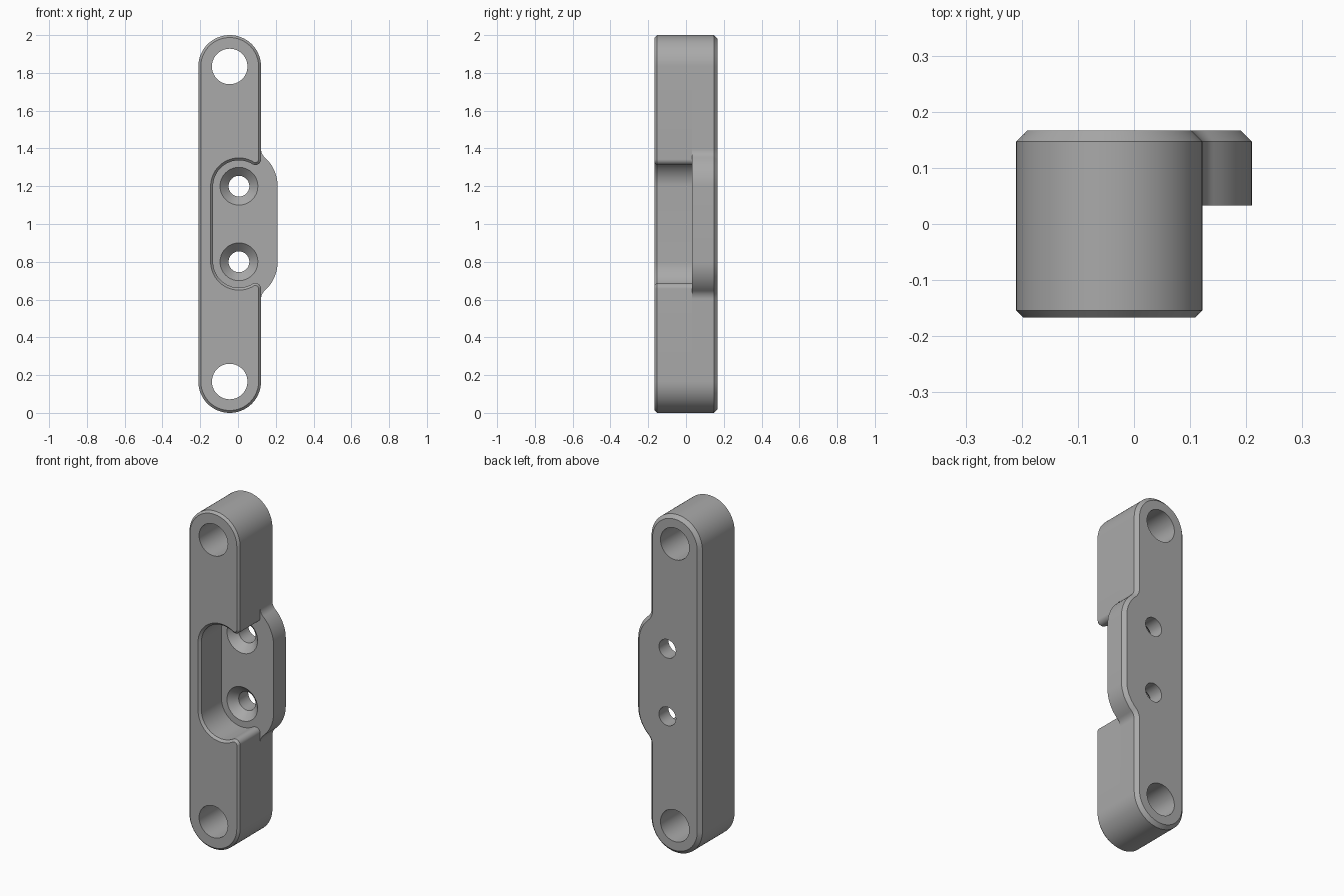
import bpy, bmesh, math

cube = bpy.data.objects.get("Cube")
if cube:
    bpy.data.objects.remove(cube)

# Main dimensions
BODY_X, BODY_R = -0.044, 0.166
BOSS_X, BOSS_LOW, BOSS_HIGH = 0.005, 0.8, 1.2
SIDE_X = BODY_X + BODY_R
FRONT, FLOOR, BACK = -0.167, 0.033, 0.167

grey = bpy.data.materials.new("grey_metal")
grey.use_nodes = True
colour = (0.40, 0.40, 0.40, 1)
grey.diffuse_color = colour
grey.node_tree.nodes["Principled BSDF"].inputs["Base Color"].default_value = colour


def outline(arcs, inset):
    """Points of a closed outline of tangent arcs; falling angles are concave."""
    points = []
    for cx, cz, r, a0, a1 in arcs:
        r += -inset if a1 > a0 else inset
        steps = max(6, round(abs(a1 - a0) / 5))
        for i in range(steps + 1):
            a = math.radians(a0 + (a1 - a0) * i / steps)
            points.append((cx + r * math.cos(a), cz + r * math.sin(a)))
    return points


def prism(name, arcs, layers):
    """Closed solid through (y, inset) layers of one outline."""
    bm = bmesh.new()
    rings = [[bm.verts.new((x, y, z)) for x, z in outline(arcs, inset)]
             for y, inset in layers]
    for low, high in zip(rings, rings[1:]):
        for i in range(len(low)):
            j = (i + 1) % len(low)
            bm.faces.new((low[i], low[j], high[j], high[i]))
    bm.faces.new(rings[0])
    bm.faces.new(rings[-1])
    bmesh.ops.recalc_face_normals(bm, faces=bm.faces)
    mesh = bpy.data.meshes.new(name)
    bm.to_mesh(mesh)
    bm.free()
    obj = bpy.data.objects.new(name, mesh)
    bpy.context.collection.objects.link(obj)
    mesh.materials.append(grey)
    return obj


def drill(obj, x, z, layers):
    """Cut a round hole whose (y, radius) layers form a turned profile."""
    arcs = [(x, z, 0, 0, 352.5)]
    cutter = prism("hole_cutter", arcs, [(y, -r) for y, r in layers])
    cutter.hide_render = True
    mod = obj.modifiers.new("hole", 'BOOLEAN')
    mod.operation, mod.solver, mod.object = 'DIFFERENCE', 'EXACT', cutter
    select(obj)
    bpy.ops.object.modifier_apply(modifier=mod.name)
    bpy.data.objects.remove(cutter)


def select(obj):
    bpy.ops.object.select_all(action='DESELECT')
    obj.select_set(True)
    bpy.context.view_layer.objects.active = obj


def mirrored(arcs):
    """Append the upper half of an outline, mirrored about z = 1."""
    return arcs + [(cx, 2 - cz, r, -a1, -a0) for cx, cz, r, a0, a1 in reversed(arcs)]


def blend(x, distance):
    """Height and direction of a fillet centre seen toward the lower boss."""
    dx = x - BOSS_X
    dz = math.sqrt(distance ** 2 - dx ** 2)
    return BOSS_LOW - dz, math.degrees(math.atan2(dz, -dx))


end_arc = (BODY_X, BODY_R, BODY_R, -180, 0)

# Rear plate: rounded bar with a side flange and a chamfered back edge
flange_r, fillet = 0.205, 0.06
fx = SIDE_X + fillet
fz, angle = blend(fx, flange_r + fillet)
rear_plate = prism("rear_plate", mirrored([
    end_arc,
    (fx, fz, fillet, 180, angle),
    (BOSS_X, BOSS_LOW, flange_r, angle - 180, 0),
]), [(FLOOR, 0), (BACK - 0.02, 0), (BACK, 0.02)])

# Front frame: rounded bar with an open side pocket and a chamfered front edge
pocket_r, corner = 0.137, 0.03
cx = SIDE_X - corner
cz, angle = blend(cx, pocket_r + corner)
front_frame = prism("front_frame", mirrored([
    end_arc,
    (cx, cz, corner, 0, angle),
    (BOSS_X, BOSS_LOW, pocket_r, angle - 180, -180),
]), [(FRONT, 0.013), (FRONT + 0.013, 0), (FLOOR, 0)])

# End bolt holes pass through both parts
for part in (rear_plate, front_frame):
    for z in (BODY_R, 2 - BODY_R):
        drill(part, BODY_X, z, [(-0.3, 0.094), (0.3, 0.094)])

# Countersunk screw holes in the pocket floor
for z in (BOSS_LOW, BOSS_HIGH):
    drill(rear_plate, BOSS_X, z, [(FLOOR - 0.01, 0.11), (FLOOR + 0.045, 0.055), (0.3, 0.055)])

for part in (rear_plate, front_frame):
    select(part)
    bpy.ops.object.shade_smooth_by_angle(angle=math.radians(30))
